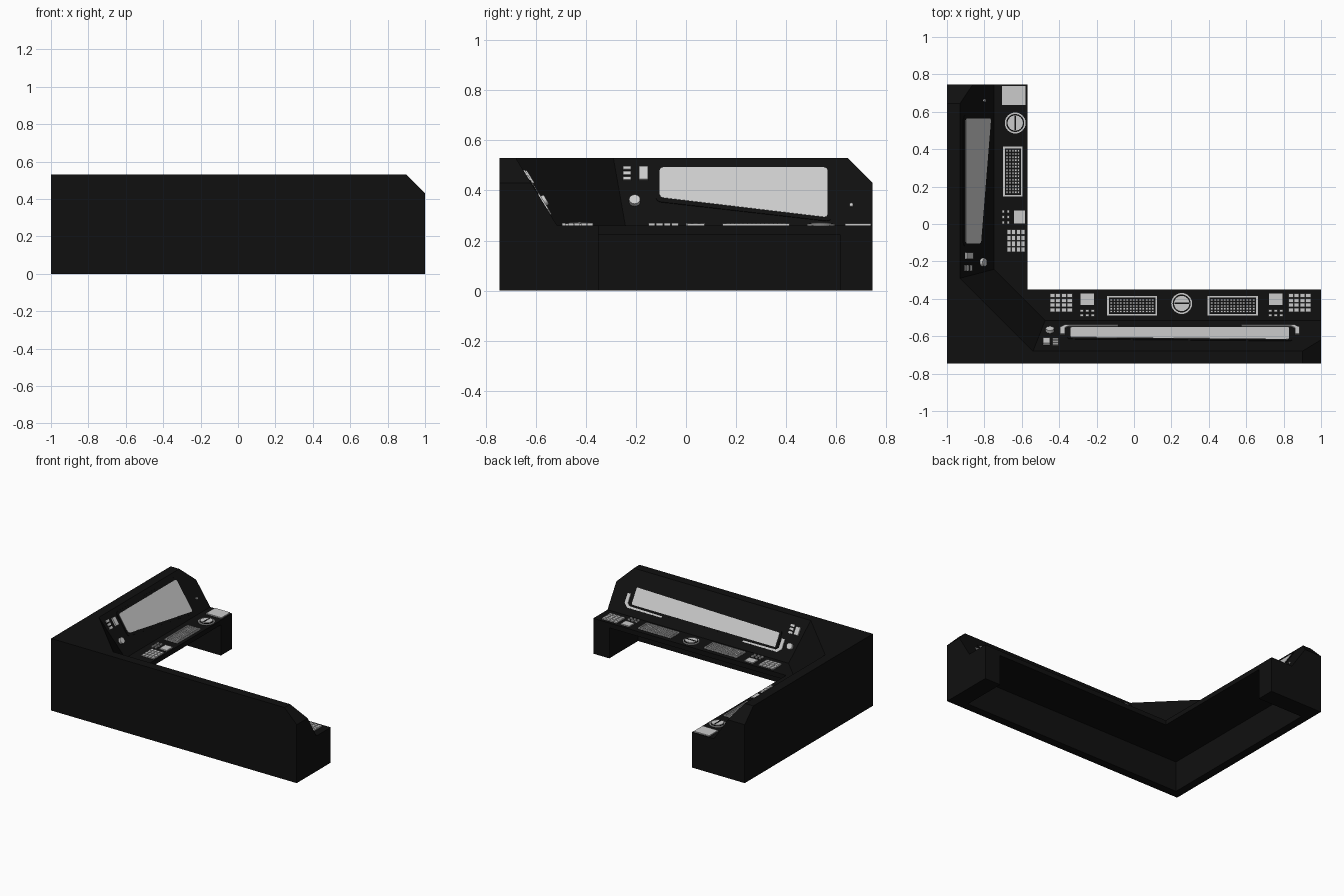
import bpy, bmesh
from mathutils import Vector, Matrix

if "Cube" in bpy.data.objects:
    bpy.data.objects.remove(bpy.data.objects["Cube"])

black = bpy.data.materials.new("black")
black.diffuse_color = (0.005, 0.005, 0.005, 1)
black.use_nodes = True
black.node_tree.nodes["Principled BSDF"].inputs["Base Color"].default_value = black.diffuse_color

TOP, DESK = 0.53, 0.26
def y_front(z): return -0.68 + (TOP - z) * 0.611   # sloped panel of the front arm
def x_left(z): return -0.93 + (TOP - z) * 0.675    # sloped panel of the left arm

def finish(bm, name, mat=None):
    bmesh.ops.recalc_face_normals(bm, faces=bm.faces)
    me = bpy.data.meshes.new(name)
    bm.to_mesh(me)
    bm.free()
    ob = bpy.data.objects.new(name, me)
    bpy.context.collection.objects.link(ob)
    if mat:
        me.materials.append(mat)
    return ob

def extrude(name, pts, vec, mat=None, rnd=0):
    bm = bmesh.new()
    f = bm.faces.new([bm.verts.new(p) for p in pts])
    if rnd:
        bmesh.ops.bevel(bm, geom=bm.verts[:], offset=rnd, segments=4, profile=0.5, affect='VERTICES')
    f = bm.faces[:]
    new = bmesh.ops.extrude_face_region(bm, geom=f, use_keep_orig=True)['geom']
    bmesh.ops.translate(bm, vec=vec, verts=[v for v in new if isinstance(v, bmesh.types.BMVert)])
    return finish(bm, name, mat)

def boxes(name, items, mat=None):
    """One mesh from (x0, x1, y0, y1, z0, z1) boxes."""
    bm = bmesh.new()
    for x0, x1, y0, y1, z0, z1 in items:
        m = Matrix.Translation(((x0 + x1) / 2, (y0 + y1) / 2, (z0 + z1) / 2)) @ \
            Matrix.Diagonal((abs(x1 - x0), abs(y1 - y0), abs(z1 - z0), 1))
        bmesh.ops.create_cube(bm, size=1, matrix=m)
    return finish(bm, name, mat)

def disc(name, p, r, h, mat=None, n=Vector((0, 0, 1)), segs=32):
    bm = bmesh.new()
    m = Matrix.Translation(Vector(p) + n * h / 2) @ n.to_track_quat('Z', 'Y').to_matrix().to_4x4()
    bmesh.ops.create_cone(bm, cap_ends=True, segments=segs, radius1=r, radius2=r, depth=h, matrix=m)
    return finish(bm, name, mat)

# Lower body: outer walls, desk slab and end pedestals around open knee space
W = 0.06
extrude("outer_wall", [(-1, -.745, 0), (1, -.745, 0), (1, -.745 + W, 0), (-1 + W, -.745 + W, 0),
                       (-1 + W, .745, 0), (-1, .745, 0)], (0, 0, DESK), black)
extrude("desk_top", [(-1, -.745, .225), (1, -.745, .225), (1, -.35, .225), (-.57, -.35, .225),
                     (-.57, .745, .225), (-1, .745, .225)], (0, 0, DESK - .225), black)
boxes("end_pedestals", [(.87, 1, -.745, -.35, 0, .245), (-1, -.57, .615, .745, 0, .245)], black)

# Upper cabinet: L plan lofted between desk and top, with a diagonal inner corner
bm = bmesh.new()
rings = []
for z, c in ((DESK, -.99), (TOP, -1.22)):
    x, y = x_left(z), y_front(z)
    plan = [(1, -.745), (-1, -.745), (-1, .745), (x, .745), (x, c - x), (c - y, y), (1, y)]
    rings.append([bm.verts.new((a, b, z)) for a, b in plan])
for r in rings:
    bm.faces.new(r)
for i in range(7):
    j = (i + 1) % 7
    bm.faces.new((rings[0][i], rings[0][j], rings[1][j], rings[1][i]))
for co, no in (((.9, 0, TOP), (1, 0, 1)), ((0, .645, TOP), (0, 1, 1))):   # sloped end corners
    cut = bmesh.ops.bisect_plane(bm, geom=bm.verts[:] + bm.edges[:] + bm.faces[:],
                                 plane_co=co, plane_no=no, clear_outer=True)['geom_cut']
    bmesh.ops.holes_fill(bm, edges=[e for e in cut if isinstance(e, bmesh.types.BMEdge)])
finish(bm, "upper_cabinet", black)

# Parts on the sloped panels, placed by (position along arm, height)
N = {"front": Vector((0, 1, .611)).normalized(), "left": Vector((1, 0, .675)).normalized()}
def on_panel(arm, u, z):
    return Vector((u, y_front(z), z)) if arm == "front" else Vector((x_left(z), u, z))

def plate(name, arm, pts, h, mat=None, rnd=0):
    return extrude(arm + "_" + name, [on_panel(arm, *p) for p in pts], N[arm] * h, mat, rnd)

def rect(u0, u1, z0, z1):
    return [(u0, z0), (u1, z0), (u1, z1), (u0, z1)]

plate("screen_bezel", "left", [(-.12, .505), (.58, .505), (.58, .275), (-.12, .355)], .003, black, .02)
plate("screen", "left", [(-.105, .49), (.565, .49), (.565, .29), (-.105, .37)], .005, None, .015)
plate("screen_bezel", "front", [(-.355, .425), (.845, .442), (.845, .318), (-.355, .318)], .003, black, .015)
plate("screen", "front", [(-.34, .413), (.83, .43), (.83, .327), (-.34, .327)], .005, None, .008)
for u, s, name in ((-.395, 1, "bracket_a"), (.885, -1, "bracket_b")):
    plate(name, "front", [(u, .385), (u, .325), (u + s * .03, .303), (u + s * .31, .303),
                          (u + s * .31, .312), (u + s * .045, .315), (u + s * .025, .33),
                          (u + s * .025, .385)], .006)
for arm, ub, us, uk, z0 in (("left", -.17, -.235, -.205, .44), ("front", -.468, -.42, -.45, .425)):
    plate("switch_box", arm, rect(ub - .018, ub + .018, z0, z0 + .05), .012)
    for i in range(3):
        plate("switch_bar", arm, rect(us - .016, us + .016, z0 + i * .021, z0 + i * .021 + .013), .006)
    disc(arm + "_knob", on_panel(arm, uk, .355), .022, .018, None, N[arm])
disc("left_indicator", on_panel("left", .66, .34), .008, .008, None, N["left"], 16)

# Desk controls, placed by (position along arm, distance from the desk edge)
def on_desk(arm, u0, u1, d0, d1, h):
    if arm == "front":
        return (u0, u1, -.35 - d1, -.35 - d0, DESK - .002, DESK + h)
    return (-.56 - d1, -.56 - d0, u0, u1, DESK - .002, DESK + h)

def grid(arm, u0, u1, d0, d1, nu, nd, gap, h):
    su, sd = (u1 - u0 + gap) / nu, (d1 - d0 + gap) / nd
    return [on_desk(arm, u0 + i * su, u0 + (i + 1) * su - gap, d0 + j * sd, d0 + (j + 1) * sd - gap, h)
            for i in range(nu) for j in range(nd)]

def keyboard(arm, u):
    a, b, c, d, t = u - .134, u + .134, .035, .14, .009
    frame = [(a, b, c, c + t), (a, b, d - t, d), (a, a + t, c + t, d - t), (b - t, b, c + t, d - t)]
    items = [on_desk(arm, *f, .008) for f in frame]
    items += grid(arm, a + .016, b - .016, c + .016, d - .016, 14, 5, .004, .009)
    boxes(arm + "_keyboard", items)

def key_pad(arm, u):
    boxes(arm + "_key_pad", grid(arm, u - .06, u + .06, .022, .12, 4, 4, .004, .009))

def small_screen(arm, u):
    boxes(arm + "_small_screen", [on_desk(arm, u - .035, u + .035, .022, .082, .008)])
    boxes(arm + "_small_buttons", grid(arm, u - .038, u + .038, .106, .145, 3, 2, .012, .01))

def dial(arm, u):
    x0, x1, y0, y1, _, _ = on_desk(arm, u, u, .075, .075, 0)
    for name, r, h, m in (("ring", .056, .006, None), ("gap", .048, .008, black), ("cap", .041, .012, None)):
        disc(arm + "_dial_" + name, (x0, y0, DESK), r, h, m)
    boxes(arm + "_dial_slot", [on_desk(arm, u - .038, u + .038, .071, .079, .014)], black)

for u in (-.01, .528):
    keyboard("front", u)
for u in (-.39, .885):
    key_pad("front", u)
for u in (-.25, .758):
    small_screen("front", u)
dial("front", .255)
keyboard("left", .28)
key_pad("left", -.09)
small_screen("left", .038)
dial("left", .54)
boxes("left_flat_pad", [on_desk("left", .635, .738, .02, .145, .008)])
